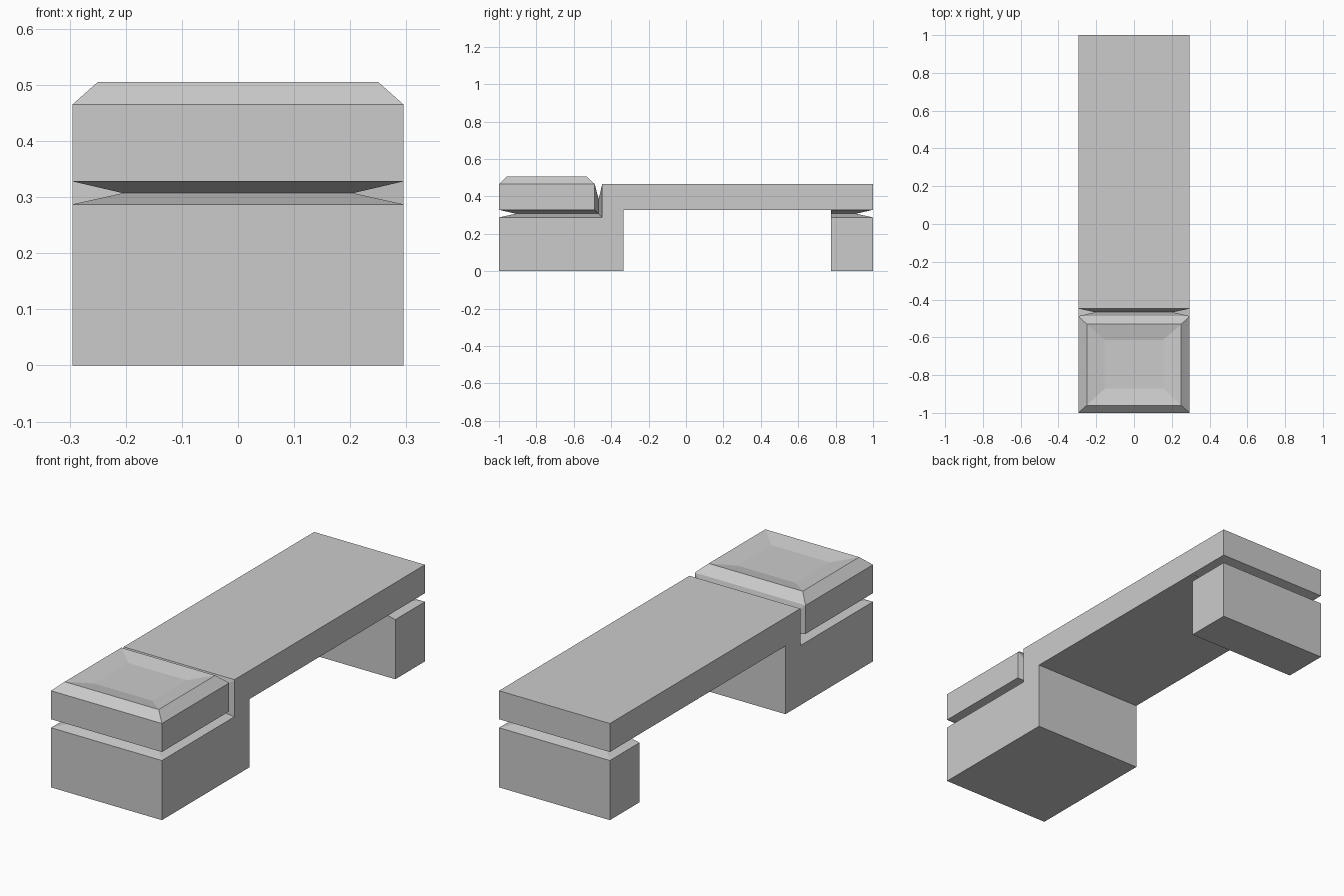
import bpy, bmesh

if "Cube" in bpy.data.objects:
    bpy.data.objects.remove(bpy.data.objects["Cube"])

W = 0.295        # half width
RIDGE = 0.205    # half width at the bottom of the grooves


def face(bm, pts):
    bm.faces.new([bm.verts.new(p) for p in pts])


def loft(bm, rings, skip=()):
    """Bridge successive rings; skip holds (level, side) quads to leave open."""
    for lv, (a, b) in enumerate(zip(rings, rings[1:])):
        n = len(a)
        for i in range(n):
            if (lv, i) not in skip:
                j = (i + 1) % n
                face(bm, [a[i], a[j], b[j], b[i]])


def rect(x, y0, y1, z):
    return [(-x, y0, z), (x, y0, z), (x, y1, z), (-x, y1, z)]


def strip_ring(x, yz):
    """Ring around a folded sheet: profile on the left, back on the right."""
    return [(-x, y, z) for y, z in yz] + [(x, y, z) for y, z in reversed(yz)]


def finish(bm, name):
    bmesh.ops.remove_doubles(bm, verts=bm.verts, dist=1e-4)
    bmesh.ops.recalc_face_normals(bm, faces=bm.faces)
    me = bpy.data.meshes.new(name)
    bm.to_mesh(me)
    bm.free()
    bpy.context.collection.objects.link(bpy.data.objects.new(name, me))


# Bench frame: front block and long slab as one side profile across the width
profile = [(-1, 0), (-0.335, 0), (-0.335, 0.328), (0.775, 0.328), (1, 0.328),
           (1, 0.465), (-0.448, 0.465), (-0.448, 0.287), (-1, 0.287)]
covered = {3, 6, 7}   # edges hidden by the leg and the cushion seam
bm = bmesh.new()
left = [(-W, y, z) for y, z in profile]
right = [(W, y, z) for y, z in profile]
face(bm, left)
face(bm, right)
loft(bm, [left, right], {(0, i) for i in covered})

# Rear leg, with a V groove under the slab on three sides
leg = [rect(W, 0.775, 1, 0), rect(W, 0.775, 1, 0.287),
       rect(RIDGE, 0.775, 0.91, 0.307), rect(W, 0.775, 1, 0.328)]
face(bm, leg[0])
loft(bm, leg)
finish(bm, "bench_frame")

# Cushion: chamfered block with a shallow dished top
bm = bmesh.new()
cushion = [rect(W, -1, -0.488, 0.328), rect(W, -1, -0.488, 0.465),
           rect(W - 0.045, -0.96, -0.53, 0.505), rect(0.155, -0.872, -0.613, 0.488)]
loft(bm, cushion, {(0, 2)})
face(bm, cushion[-1])

# V-shaped seam between the cushion and the frame, below and behind it
loft(bm, [strip_ring(W, [(-1, 0.328), (-0.488, 0.328), (-0.488, 0.465)]),
          strip_ring(RIDGE, [(-0.91, 0.307), (-0.467, 0.307), (-0.467, 0.385)]),
          strip_ring(W, [(-1, 0.287), (-0.448, 0.287), (-0.448, 0.465)])])
finish(bm, "cushion")
